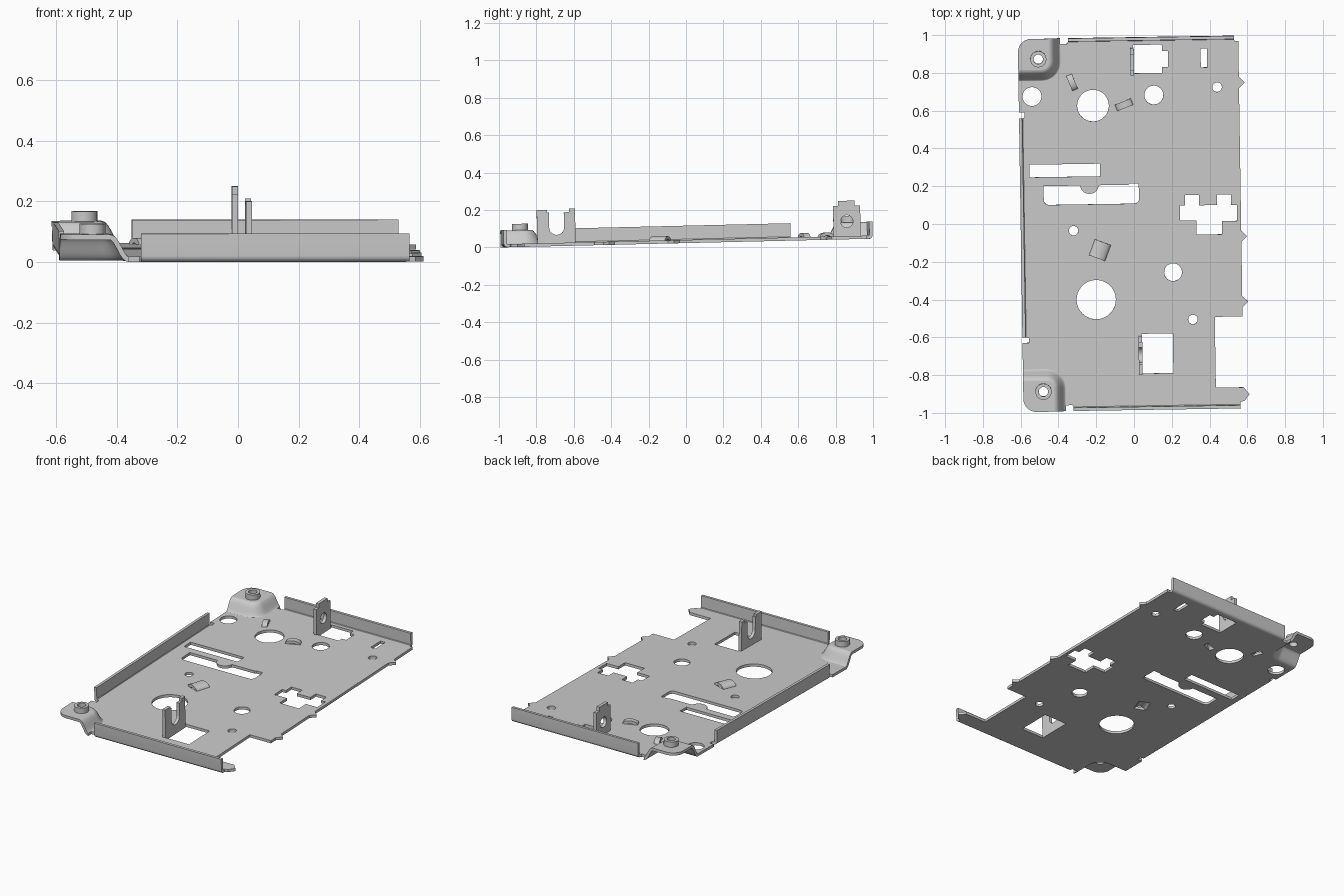
import bpy, bmesh, math
from mathutils import Matrix, Vector

if "Cube" in bpy.data.objects:
    bpy.data.objects.remove(bpy.data.objects["Cube"])

T = 0.017            # sheet thickness
S = 0.0155           # slight turn of the whole part about z
TILT = 0.0235        # slight tilt about x
PLACE = Matrix.Translation((0, 0, TILT)) @ Matrix.Rotation(TILT, 4, 'X') @ Matrix.Rotation(S, 4, 'Z')
A, R0, WALL, RISE = 0.224, 0.1, 0.06, 0.073    # corner pad size, corner radius, wall run, height


def finish(name, bm, matrix):
    bmesh.ops.remove_doubles(bm, verts=bm.verts, dist=1e-5)
    bmesh.ops.recalc_face_normals(bm, faces=bm.faces)
    bm.transform(PLACE @ matrix)
    me = bpy.data.meshes.new(name)
    bm.to_mesh(me)
    bm.free()
    ob = bpy.data.objects.new(name, me)
    bpy.context.collection.objects.link(ob)
    return ob


def sheet(name, loops, thick, matrix):
    """Filled outline (first loop) with holes (other loops), centred on its thickness."""
    cu = bpy.data.curves.new(name + "_outline", 'CURVE')
    cu.dimensions, cu.fill_mode, cu.extrude = '2D', 'BOTH', thick / 2
    for pts in loops:
        sp = cu.splines.new('POLY')
        sp.points.add(len(pts) - 1)
        for p, (x, y) in zip(sp.points, pts):
            p.co = (x, y, 0, 1)
        sp.use_cyclic_u = True
    tmp = bpy.data.objects.new(name + "_tmp", cu)
    bpy.context.collection.objects.link(tmp)
    dg = bpy.context.evaluated_depsgraph_get()
    me = bpy.data.meshes.new_from_object(tmp.evaluated_get(dg))
    bm = bmesh.new()
    bm.from_mesh(me)
    bpy.data.objects.remove(tmp)
    bpy.data.meshes.remove(me)
    return finish(name, bm, matrix)


def upright(x, y, angle, z=0):
    """Stand a sheet up: its x runs along angle, its y becomes z."""
    return (Matrix.Translation((x, y, z)) @ Matrix.Rotation(math.radians(angle), 4, 'Z')
            @ Matrix.Rotation(math.pi / 2, 4, 'X'))


def arc(cx, cy, r, a0, a1, n):
    return [(cx + r * math.cos(math.radians(a0 + (a1 - a0) * i / n)),
             cy + r * math.sin(math.radians(a0 + (a1 - a0) * i / n))) for i in range(n + 1)]


def circle(x, y, r, n=32):
    return arc(x, y, r, 0, 360, n)[:-1]


def at(pts):
    """Shift a grid-read outline into the part's own untwisted frame."""
    cx = sum(p[0] for p in pts) / len(pts)
    cy = sum(p[1] for p in pts) / len(pts)
    return [(x + S * cy, y - S * cx) for x, y in pts]


def box(x0, x1, y0, y1):
    return [(x0, y0), (x1, y0), (x1, y1), (x0, y1)]


def turned(cx, cy, l, w, deg):
    c, s = math.cos(math.radians(deg)), math.sin(math.radians(deg))
    return [(cx + x * c - y * s, cy + x * s + y * c) for x, y in box(-l / 2, l / 2, -w / 2, w / 2)]


def contour(o):
    """L-shaped rounded path around a corner pad, offset outward by o."""
    return [(0, A + o)] + arc(A - R0, A - R0, R0 + o, 90, 0, 10) + [(A + o, 0)]


def back(p):
    return (-0.6 + p[0], 0.99 - p[1])


def front(p):
    return (-0.6 + p[0], -0.985 + p[1])


# Base plate outline, clockwise from the left end of the back pad
side = contour(0)[:-1] + [(A, 0.03)]
outline = [back(p) for p in side]
outline += [(-0.34, 0.96), (-0.335, 0.97), (0.545, 0.97), (0.548, 0.96), (0.567, 0.96)]
for v in (0.741, -0.074, -0.42):
    outline += [(0.567, v + 0.03), (0.598, v), (0.567, v - 0.03)]
outline += [(0.567, -0.498), (0.42, -0.498), (0.42, -0.873), (0.567, -0.873), (0.572, -0.88),
            (0.598, -0.91), (0.57, -0.945), (0.55, -0.95), (0.55, -0.963), (-0.335, -0.963), (-0.34, -0.953)]
outline += [front(p) for p in reversed(side)]
outline += [(-0.6, -0.62), (-0.565, -0.62), (-0.565, -0.595), (-0.58, -0.591),
            (-0.58, 0.569), (-0.57, 0.573), (-0.57, 0.6), (-0.6, 0.6)]

# Holes, slots and windows
holes = [circle(*c) for c in ((-0.54, 0.675, 0.05), (-0.217, 0.627, 0.084), (0.105, 0.683, 0.05),
                              (0.44, 0.725, 0.025), (-0.32, -0.035, 0.025), (-0.2, -0.4, 0.104),
                              (0.207, -0.255, 0.047), (0.312, -0.505, 0.025))]
holes += [box(0.353, 0.387, 0.83, 0.93), box(-0.553, -0.18, 0.25, 0.317), box(0.04, 0.207, -0.79, -0.58)]
holes.append([(-0.478, 0.205), (-0.285, 0.205)] + arc(-0.235, 0.21, 0.05, 190, 350, 10)
             + [(-0.18, 0.205), (-0.03, 0.205), (-0.02, 0.212), (0.025, 0.212)]
             + arc(0, 0.132, 0.027, 0, -90, 5) + arc(-0.451, 0.132, 0.027, 270, 180, 5))
holes.append([(0.243, 0.02), (0.243, 0.1), (0.27, 0.1), (0.27, 0.155), (0.345, 0.155), (0.345, 0.1),
              (0.44, 0.1), (0.44, 0.155), (0.515, 0.155), (0.515, 0.1), (0.545, 0.1), (0.545, 0.015),
              (0.465, 0.015), (0.465, -0.055), (0.33, -0.055), (0.33, 0.02)])
holes.append([(-0.005, 0.8), (0.148, 0.8), (0.148, 0.83), (0.18, 0.83), (0.18, 0.915),
              (0.148, 0.915), (0.148, 0.95), (-0.005, 0.95)])
lances = ((-0.18, -0.138, 0.09, 0.09, -21), (-0.328, 0.75, 0.085, 0.032, -68), (-0.053, 0.632, 0.09, 0.036, 21))
holes += [turned(x, y, l - 0.016, w - 0.002, d) for x, y, l, w, d in lances]
sheet("base_plate", [outline] + [at(h) for h in holes], T, Matrix.Translation((0, 0, T / 2)))

# Arched lances pressed up from the plate
for i, (x, y, l, w, d) in enumerate(lances):
    top = [(l / 2 * math.cos(a), T + 0.022 * math.sin(a)) for a in [math.pi * k / 10 for k in range(11)]]
    low = [((l / 2 - 0.012) / (l / 2) * px, pz - T) for px, pz in reversed(top)]
    sheet(f"lance_{i}", [top + low], w, upright(x + S * y, y - S * x, d))

# Bent-up edge flanges
prof = arc(0, 0.02, 0.02, -90, 0, 6) + [(0.02, 0.093), (0.02 - T, 0.093), (0.02 - T, T + 0.004), (0, T)]
sheet("back_flange", [prof], 0.88, upright(0.105, 0.97, 90))
sheet("front_flange", [prof], 0.885, upright(0.1075, -0.963, -90))
sheet("left_flange", [prof], 1.16, upright(-0.58, -0.011, 180))

# Upright lugs beside the windows
lug = [(0.79, 0), (0.935, 0), (0.935, 0.18), (0.905, 0.18), (0.905, 0.206), (0.818, 0.206), (0.818, 0.18), (0.79, 0.18)]
sheet("back_lug", [lug, circle(0.862, 0.096, 0.033, 24)], 0.02, upright(0.003, 0, 90))
fork = ([(-0.795, 0), (-0.59, 0), (-0.59, 0.2), (-0.622, 0.2), (-0.622, 0.18), (-0.65, 0.18)]
        + arc(-0.69, 0.1, 0.04, 0, -180, 12)
        + [(-0.73, 0.182), (-0.74, 0.182), (-0.74, 0.195), (-0.795, 0.195)])
sheet("front_fork", [fork], 0.02, upright(0.024, 0, 90))

# Raised corner pads: curved wall, flat top and hollow bushing
N = 12
mid = [(-WALL * k / N, T / 2 + RISE * (1 - math.cos(math.pi * k / N)) / 2) for k in range(N + 1)]
upper, lower = [], []
for k, (o, h) in enumerate(mid):
    slope = -RISE / WALL * math.pi / 2 * math.sin(math.pi * k / N)
    n = Vector((-slope, 1)).normalized() * T / 2
    upper.append((o + n.x, h + n.y))
    lower.append((o - n.x, h - n.y))
section = upper + lower[::-1]
for name, put in (("back", back), ("front", front)):
    bm = bmesh.new()
    rows = [[bm.verts.new((*put(p), h)) for p in contour(o)] for o, h in section]
    for a, b in zip(rows, rows[1:] + rows[:1]):
        for j in range(len(a) - 1):
            bm.faces.new((a[j], a[j + 1], b[j + 1], b[j]))
    for j in (0, -1):      # open ends, closed strip by strip
        for k in range(N):
            bm.faces.new((rows[k][j], rows[k + 1][j], rows[-2 - k][j], rows[-1 - k][j]))
    finish(name + "_pad_wall", bm, Matrix())
    top = contour(-WALL) + arc(0.07, 0.07, 0.07, 270, 180, 8)
    bore = [put(p) for p in circle(0.107, 0.107, 0.025, 24)]
    sheet(name + "_pad_top", [[put(p) for p in top], bore], T, Matrix.Translation((0, 0, RISE + T / 2)))
    rim = [put(p) for p in circle(0.107, 0.107, 0.043, 24)]
    sheet(name + "_bushing", [rim, bore], 0.034, Matrix.Translation((0, 0, RISE + T + 0.017)))

# Smooth curved bends, keep edges sharp
for ob in bpy.context.scene.objects:
    ob.select_set(True)
    bpy.context.view_layer.objects.active = ob
bpy.ops.object.shade_smooth_by_angle(angle=math.radians(30))
